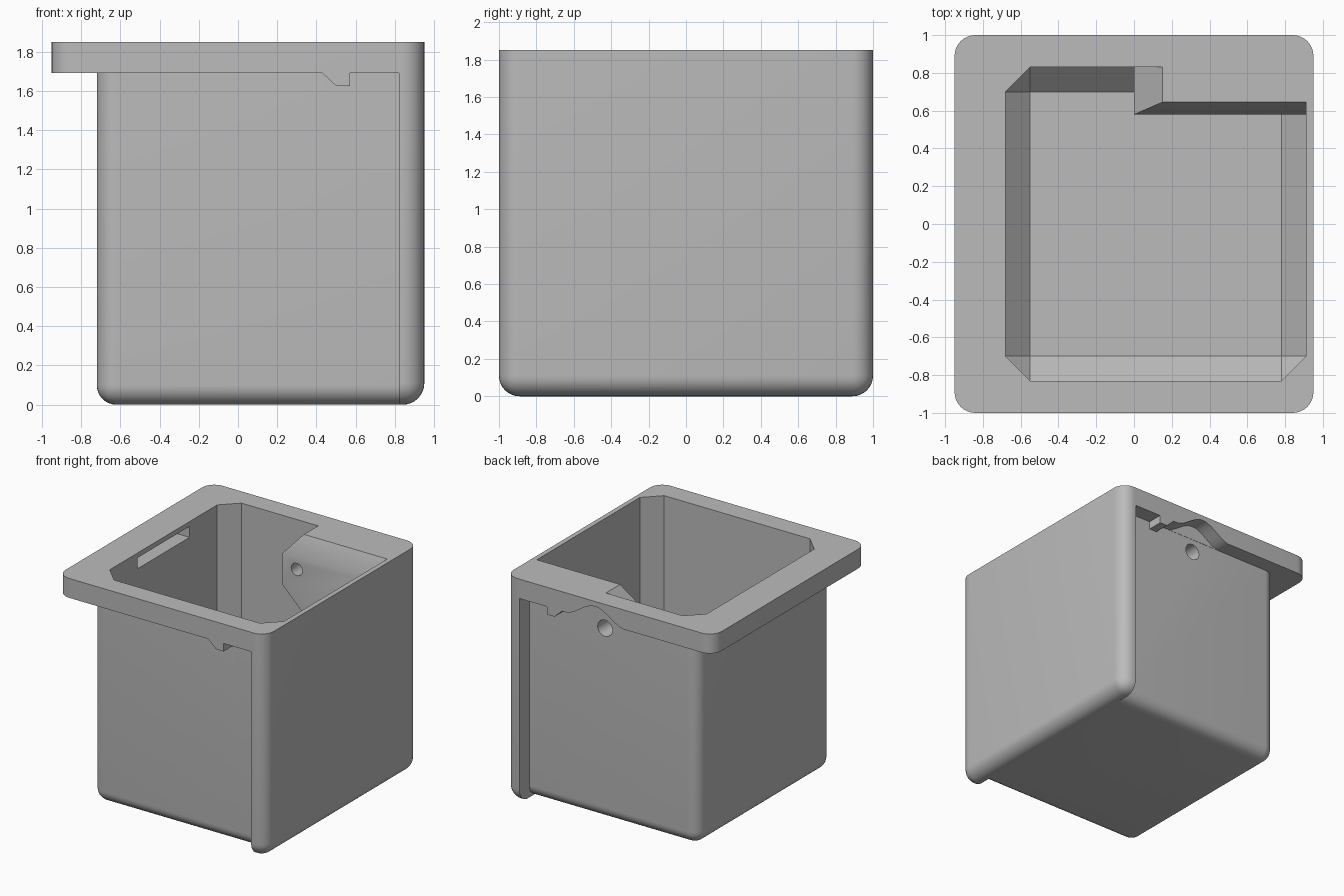
import bpy, bmesh, math
from mathutils import Matrix, Vector

cube = bpy.data.objects.get("Cube")
if cube:
    bpy.data.objects.remove(cube)

grey = bpy.data.materials.new("plain_grey")
grey.use_nodes = True
grey.diffuse_color = (0.5, 0.5, 0.5, 1)
grey.node_tree.nodes["Principled BSDF"].inputs["Base Color"].default_value = (0.5, 0.5, 0.5, 1)


def finish(name, bm):
    bmesh.ops.recalc_face_normals(bm, faces=bm.faces)
    mesh = bpy.data.meshes.new(name)
    bm.to_mesh(mesh)
    bm.free()
    mesh.materials.append(grey)
    obj = bpy.data.objects.new(name, mesh)
    bpy.context.collection.objects.link(obj)
    return obj


def box(name, lo, hi, radius=0, pick=None, segments=8):
    """Box between two corners; edges whose midpoint and direction pass pick are bevelled."""
    lo, hi = Vector(lo), Vector(hi)
    bm = bmesh.new()
    bmesh.ops.create_cube(bm, size=1)
    edges = []
    for e in bm.edges:
        mid = (e.verts[0].co + e.verts[1].co)
        if pick and pick(*[round(c) for c in mid]):
            edges.append(e)
    for v in bm.verts:
        v.co = Vector([(lo[i] + hi[i]) / 2 + v.co[i] * (hi[i] - lo[i]) for i in range(3)])
    if edges:
        bmesh.ops.bevel(bm, geom=edges, offset=radius, offset_type='OFFSET',
                        segments=segments, profile=0.5, affect='EDGES', clamp_overlap=True)
    return finish(name, bm)


def prism(name, outline, y0, y1):
    """Extrude an x-z outline along y."""
    bm = bmesh.new()
    face = bm.faces.new([bm.verts.new((x, y0, z)) for x, z in outline])
    new = bmesh.ops.extrude_face_region(bm, geom=[face])["geom"]
    for v in new:
        if isinstance(v, bmesh.types.BMVert):
            v.co.y = y1
    return finish(name, bm)


def combine(target, tool, operation):
    mod = target.modifiers.new(operation, 'BOOLEAN')
    mod.operation, mod.solver, mod.object = operation, 'EXACT', tool
    bpy.context.view_layer.objects.active = target
    bpy.ops.object.modifier_apply(modifier=mod.name)
    bpy.data.objects.remove(tool)


# Side plate: full height, rounded on its outer and lower edges
bin_body = box("storage_bin", (0.82, -1, 0), (0.95, 1, 1.85), 0.11,
               lambda x, y, z: (x == 1 and z < 1) or (x == 0 and z == -1))

# Rim around the opening
combine(bin_body, box("rim", (-0.95, -1, 1.69), (0.83, 1, 1.85), 0.11,
                      lambda x, y, z: x == -1 and z == 0), 'UNION')

# Main tub
combine(bin_body, box("tub", (-0.72, -0.87, 0), (0.83, 0.87, 1.75), 0.1,
                      lambda x, y, z: (x == -1 and z < 1) or (x == 0 and z == -1)), 'UNION')

# Catch tabs under the rim, front and back
for side in (-1, 1):
    tab = prism("catch_tab", [(0.4, 1.72), (0.43, 1.69), (0.5, 1.625), (0.57, 1.625), (0.57, 1.72)],
                side * 0.85, side * 1)
    combine(bin_body, tab, 'UNION')

# Chamfered cavity
combine(bin_body, box("cavity", (-0.68, -0.83, 0.04), (0.91, 0.83, 2.1), 0.13,
                      lambda x, y, z: z < 1, segments=1), 'DIFFERENCE')

# Corner gusset inside the cavity, tapering into the rim
points = [(x, y, z) for x0, y0, z in ((0.15, 0.645, 1.85), (0.15, 0.645, 1.8), (0, 0.58, 1.68))
          for x in (x0, 0.93) for y in (y0, 0.85)]
points += [(x, y, z) for x, z in ((0, 1.42), (0.93, 0.49)) for y in (0.58, 0.85)]
bm = bmesh.new()
for p in points:
    bm.verts.new(p)
bmesh.ops.convex_hull(bm, input=bm.verts)
bmesh.ops.dissolve_limit(bm, angle_limit=0.01, verts=bm.verts, edges=bm.edges)
combine(bin_body, finish("corner_gusset", bm), 'UNION')

# Tapered pin hole through gusset and back wall
bm = bmesh.new()
bmesh.ops.create_cone(bm, cap_ends=True, segments=32, radius1=0.07, radius2=0.047, depth=0.4,
                      matrix=Matrix.Translation((0.13, 0.72, 1.58)) @ Matrix.Rotation(math.pi / 2, 4, 'X'))
combine(bin_body, finish("pin_hole", bm), 'DIFFERENCE')

# Arched clearance in the back of the rim above the hole
arch = []
for i in range(25):
    t = -1 + i / 12
    arch.append((0.13 + 0.28 * t, 1.688 + 0.06 * (1 + math.cos(math.pi * t))))
arch += [(0.41, 1.66), (-0.15, 1.66)]
combine(bin_body, prism("rim_arch", arch, 0.872, 1.1), 'DIFFERENCE')

# Slot in the inner face of the rim
combine(bin_body, box("rim_slot", (-0.88, -0.34, 1.72), (-0.6, 0.34, 1.81)), 'DIFFERENCE')

# One clean material and smooth fillets with sharp edges
bin_body.data.materials.clear()
bin_body.data.materials.append(grey)
for poly in bin_body.data.polygons:
    poly.material_index = 0
bpy.ops.object.select_all(action='DESELECT')
bin_body.select_set(True)
bpy.context.view_layer.objects.active = bin_body
bpy.ops.object.shade_smooth_by_angle(angle=math.radians(30))
